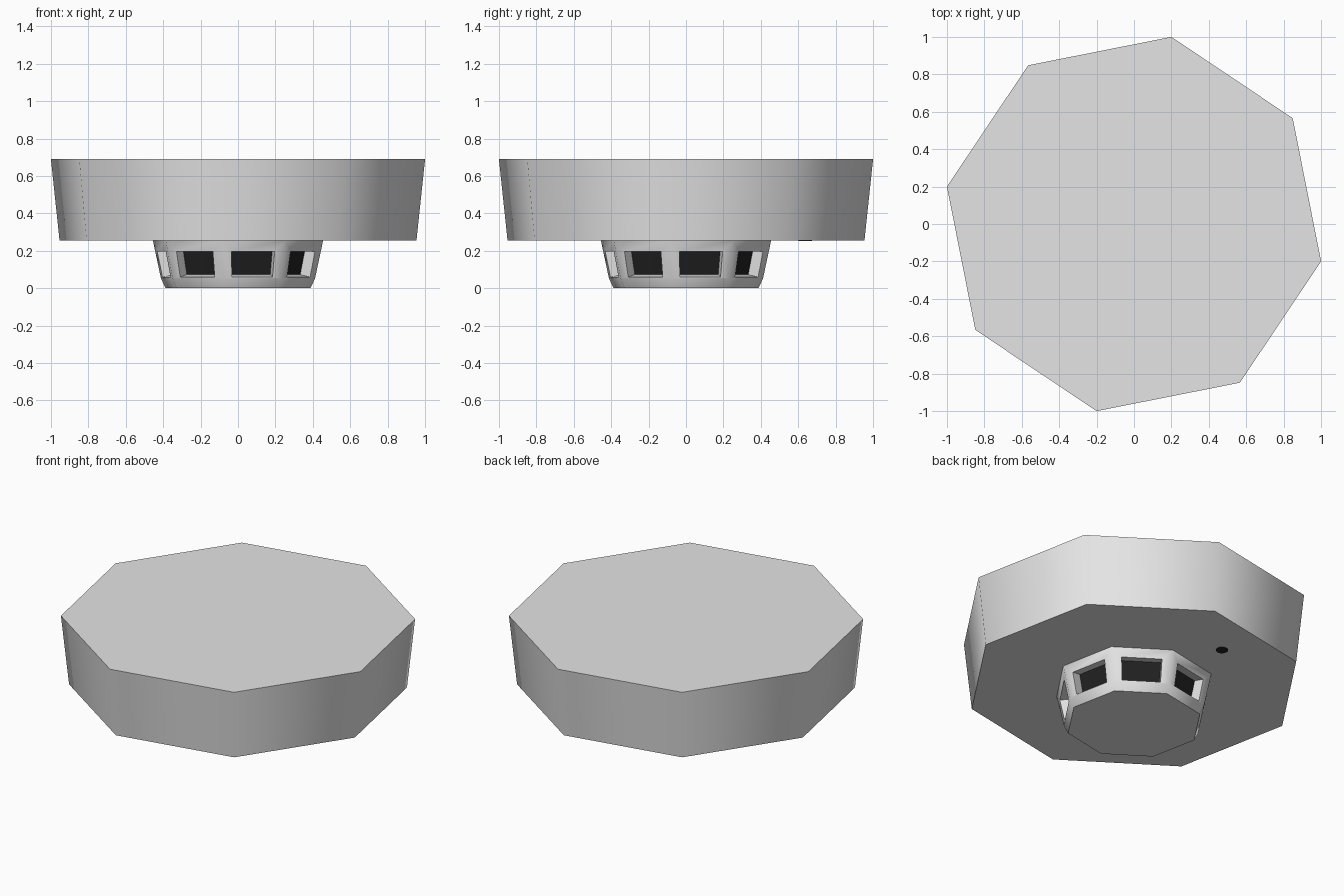
import bpy, bmesh, math
from mathutils import Vector

if "Cube" in bpy.data.objects:
    bpy.data.objects.remove(bpy.data.objects["Cube"])

SIDES = 8
START = math.radians(-11.3)      # angle of the first corner
STEP = 2 * math.pi / SIDES


def material(name, value):
    m = bpy.data.materials.new(name)
    m.diffuse_color = (value, value, value, 1)
    m.use_nodes = True
    m.node_tree.nodes["Principled BSDF"].inputs["Base Color"].default_value = m.diffuse_color
    return m


light = material("light_grey", 0.78)
dark = material("black", 0.015)


def corner(i, r, z):
    a = START + i * STEP
    return Vector((r * math.cos(a), r * math.sin(a), z))


def finish(bm, name, mats, smooth_angle):
    bmesh.ops.remove_doubles(bm, verts=bm.verts, dist=1e-5)
    mesh = bpy.data.meshes.new(name)
    bm.to_mesh(mesh)
    bm.free()
    for m in mats:
        mesh.materials.append(m)
    ob = bpy.data.objects.new(name, mesh)
    bpy.context.collection.objects.link(ob)
    bpy.ops.object.select_all(action='DESELECT')
    ob.select_set(True)
    bpy.context.view_layer.objects.active = ob
    bpy.ops.object.shade_smooth_by_angle(angle=math.radians(smooth_angle))
    return ob


def add_face(bm, pts, mat=0):
    f = bm.faces.new([bm.verts.new(p) for p in pts])
    f.material_index = mat
    return f


# Wide tapered base plate (ceiling mount)
bm = bmesh.new()
R_LOW, R_TOP, Z_LOW, Z_TOP = 0.973, 1.02, 0.255, 0.69
for i in range(SIDES):
    add_face(bm, [corner(i, R_LOW, Z_LOW), corner(i + 1, R_LOW, Z_LOW),
                  corner(i + 1, R_TOP, Z_TOP), corner(i, R_TOP, Z_TOP)])
add_face(bm, [corner(i, R_TOP, Z_TOP) for i in range(SIDES)])
add_face(bm, [corner(i, R_LOW, Z_LOW) for i in reversed(range(SIDES))])
finish(bm, "base_plate", [light], 50)

# Sensor head below it, with one recessed dark vent in each side
bm = bmesh.new()
R_A, Z_A = 0.464, 0.255          # where it meets the base
R_B, Z_B = 0.42, 0.052           # start of the bottom chamfer
R_C, Z_C = 0.395, 0.0            # bottom
DEPTH = 0.065
for i in range(SIDES):
    outer = [corner(i, R_B, Z_B), corner(i + 1, R_B, Z_B),
             corner(i + 1, R_A, Z_A), corner(i, R_A, Z_A)]
    mid_low, mid_top = (outer[0] + outer[1]) / 2, (outer[3] + outer[2]) / 2
    along = (outer[1] - outer[0]).normalized()
    inward = -along.cross(mid_top - mid_low).normalized() * DEPTH

    def on_panel(side, half, z):
        t = (z - Z_B) / (Z_A - Z_B)
        return mid_low.lerp(mid_top, t) + along * side * half

    rim = [on_panel(-1, 0.111, 0.06), on_panel(1, 0.111, 0.06),
           on_panel(1, 0.117, 0.197), on_panel(-1, 0.117, 0.197)]
    back = [p + inward for p in rim]
    for k in range(4):
        n = (k + 1) % 4
        add_face(bm, [outer[k], outer[n], rim[n], rim[k]])     # frame
        add_face(bm, [rim[k], rim[n], back[n], back[k]])       # recess wall
    add_face(bm, back, 1)                                      # dark vent
    add_face(bm, [corner(i, R_C, Z_C), corner(i + 1, R_C, Z_C),
                  outer[1], outer[0]])                         # chamfer
add_face(bm, [corner(i, R_C, Z_C) for i in reversed(range(SIDES))])
finish(bm, "sensor_head", [light, dark], 50)

# Small indicator dot on the underside of the base
bm = bmesh.new()
bmesh.ops.create_cone(bm, cap_ends=True, segments=16, radius1=0.035,
                      radius2=0.035, depth=0.006)
a = START + 2.5 * STEP
bmesh.ops.translate(bm, verts=bm.verts,
                    vec=(0.65 * math.cos(a), 0.65 * math.sin(a), Z_LOW))
finish(bm, "indicator_dot", [dark], 50)
